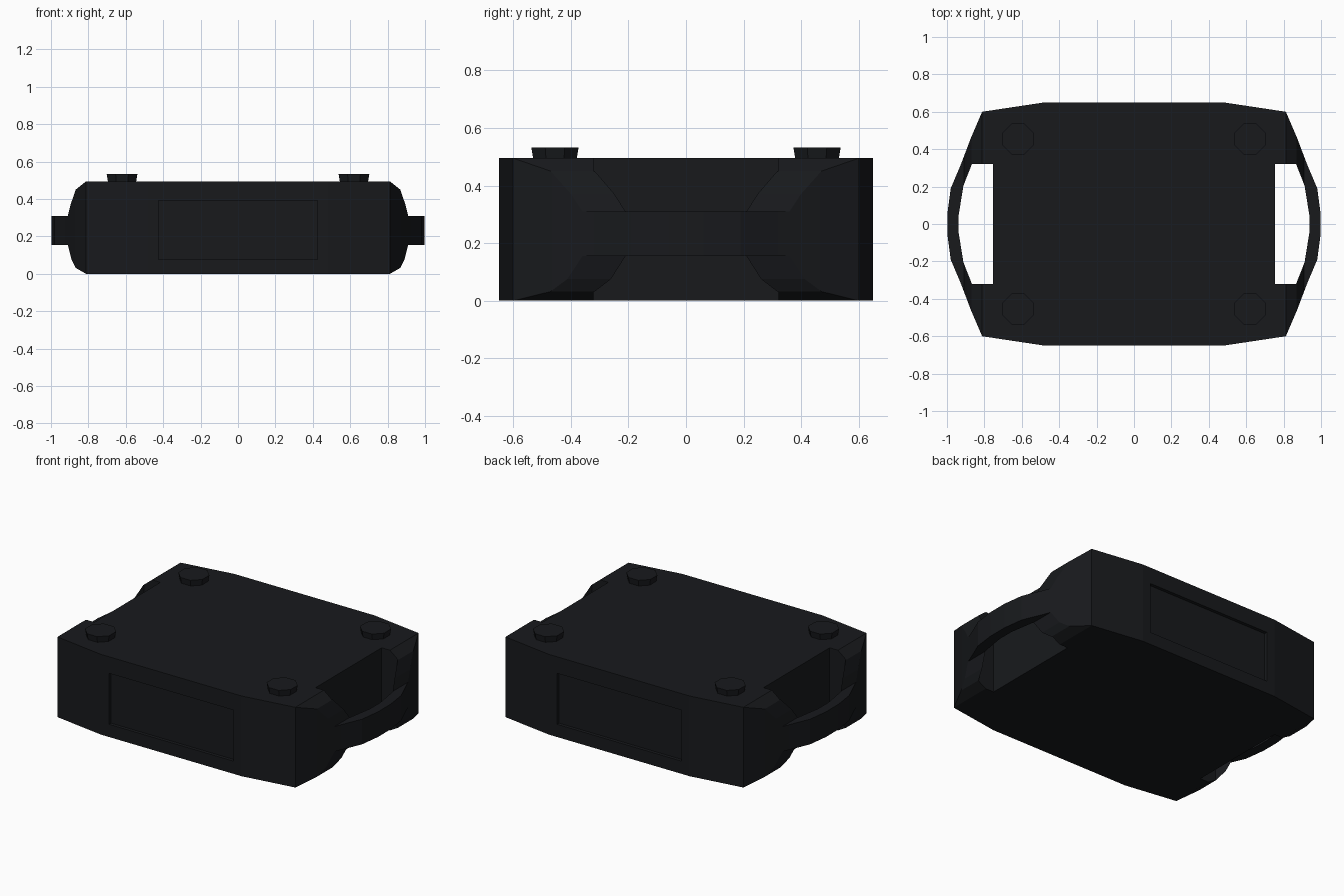
import bpy, math

if "Cube" in bpy.data.objects:
    bpy.data.objects.remove(bpy.data.objects["Cube"])

mat = bpy.data.materials.new("matte_black")
mat.diffuse_color = (0.009, 0.01, 0.012, 1)
mat.use_nodes = True
mat.node_tree.nodes["Principled BSDF"].inputs["Base Color"].default_value = mat.diffuse_color


def prism(name, pts, lo, hi, axis="z"):
    """Extrude a closed 2D outline along z (points x,y) or y (points x,z)."""
    n = len(pts)
    place = (lambda a, b, h: (a, b, h)) if axis == "z" else (lambda a, b, h: (a, h, b))
    verts = [place(a, b, h) for h in (lo, hi) for a, b in pts]
    faces = [list(range(n))[::-1], list(range(n, 2 * n))]
    faces += [[i, (i + 1) % n, n + (i + 1) % n, n + i] for i in range(n)]
    if axis == "y":
        faces = [f[::-1] for f in faces]
    me = bpy.data.meshes.new(name)
    me.from_pydata(verts, [], faces)
    ob = bpy.data.objects.new(name, me)
    bpy.context.collection.objects.link(ob)
    return ob


def boolean(ob, cutter, op):
    m = ob.modifiers.new(op, "BOOLEAN")
    m.operation, m.object, m.solver = op, cutter, "EXACT"
    bpy.context.view_layer.objects.active = ob
    bpy.ops.object.modifier_apply(modifier=m.name)
    bpy.data.objects.remove(cutter)


def flip(pts):
    return [(-a, b) for a, b in reversed(pts)]


# Body: plan outline including both bowed handles (counter-clockwise)
quarter = [(0.997, 0.06), (0.98, 0.19), (0.925, 0.32), (0.87, 0.465),
           (0.812, 0.6), (0.48, 0.65)]
half = [(x, -y) for x, y in reversed(quarter)] + quarter
body = prism("body", half + flip(half), 0, 0.495)
body.data.materials.append(mat)

# Rounded end profile with the handle bar step
side = [(0.81, -0.01), (0.812, 0), (0.868, 0.032), (0.89, 0.075), (0.91, 0.155),
        (1.02, 0.155), (1.02, 0.31), (0.91, 0.31), (0.895, 0.37),
        (0.868, 0.45), (0.812, 0.495), (0.81, 0.505)]
boolean(body, prism("profile", side + flip(side), -0.8, 0.8, "y"), "INTERSECT")

# Hand openings behind the handles
hole = [(0.755, -0.322), (0.866, -0.322), (0.912, -0.205), (0.937, -0.05),
        (0.937, 0.05), (0.912, 0.205), (0.866, 0.322), (0.755, 0.322)]
for pts in (hole, flip(hole)):
    boolean(body, prism("hand_hole", pts, -0.1, 0.7), "DIFFERENCE")

# Recessed panels on front and back
panel = [(-0.425, 0.078), (0.425, 0.078), (0.425, 0.393), (-0.425, 0.393)]
for s in (-1, 1):
    lo, hi = sorted((s * 0.63, s * 0.7))
    boolean(body, prism("panel_recess", panel, lo, hi, "y"), "DIFFERENCE")

# Four slightly flared stacking feet on top
for sx, x in (("left", -0.62), ("right", 0.62)):
    for sy, y in (("front", -0.455), ("back", 0.455)):
        bpy.ops.mesh.primitive_cone_add(vertices=8, radius1=0.08, radius2=0.089,
                                        depth=0.05, location=(x, y, 0.508),
                                        rotation=(0, 0, math.pi / 8))
        foot = bpy.context.object
        foot.name = f"foot_{sy}_{sx}"
        foot.data.materials.append(mat)
